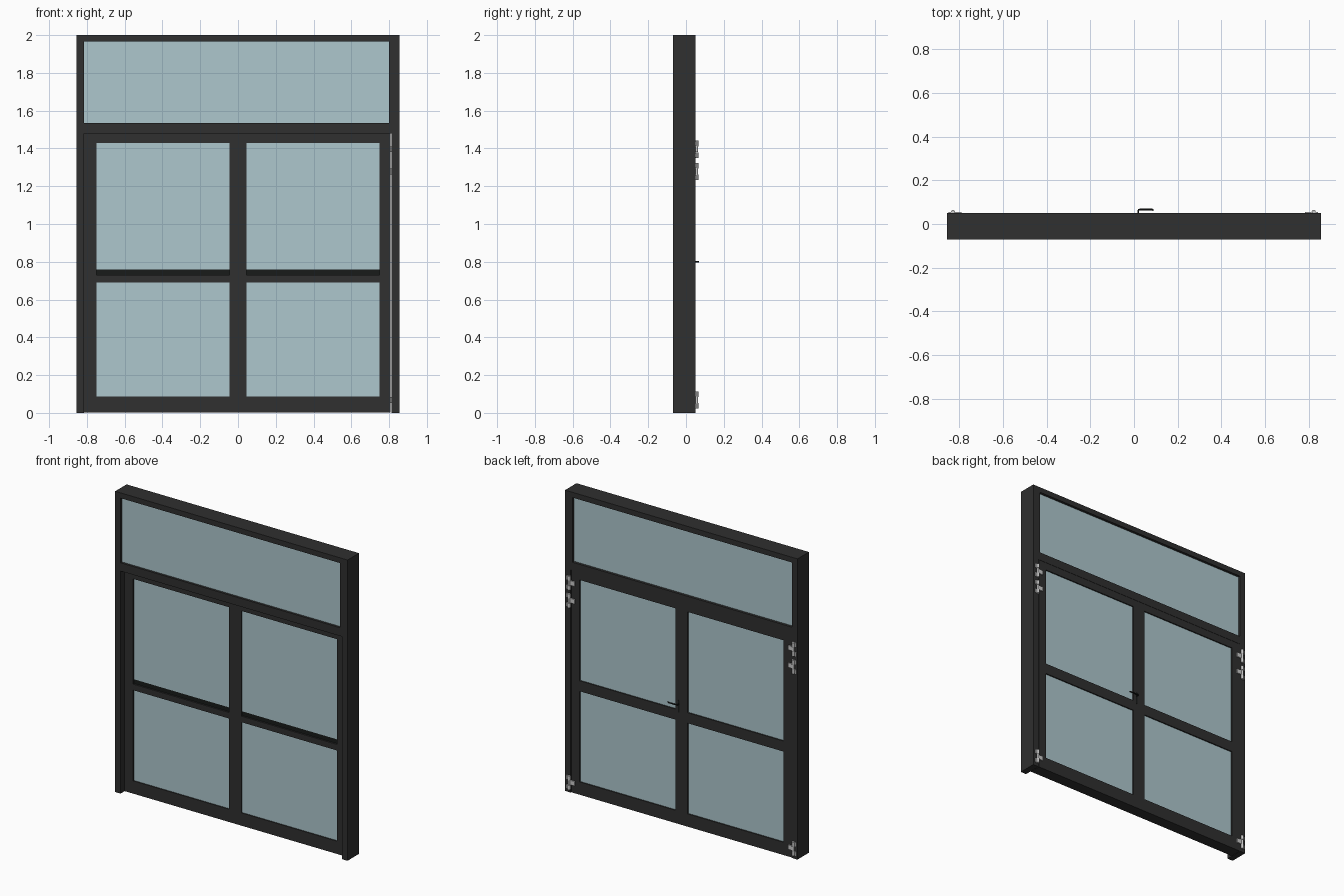
import bpy, bmesh, math
from mathutils import Matrix

if "Cube" in bpy.data.objects:
    bpy.data.objects.remove(bpy.data.objects["Cube"])


def material(name, color):
    m = bpy.data.materials.new(name)
    m.diffuse_color = color
    m.use_nodes = True
    m.node_tree.nodes["Principled BSDF"].inputs["Base Color"].default_value = m.diffuse_color
    return m


DARK = material("dark_frame", (0.029, 0.029, 0.029, 1))
BLACK = material("black_trim", (0.009, 0.011, 0.010, 1))
STEEL = material("hinge_steel", (0.52, 0.52, 0.52, 1))
GLASS = material("pale_glass", (0.42, 0.57, 0.61, 1))


def add_box(bm, x0, x1, y0, y1, z0, z1):
    size = Matrix.Diagonal((x1 - x0, y1 - y0, z1 - z0, 1))
    mid = Matrix.Translation(((x0 + x1) / 2, (y0 + y1) / 2, (z0 + z1) / 2))
    bmesh.ops.create_cube(bm, size=1, matrix=mid @ size)


def finish(bm, name, mat):
    me = bpy.data.meshes.new(name)
    bm.to_mesh(me)
    bm.free()
    me.materials.append(mat)
    ob = bpy.data.objects.new(name, me)
    bpy.context.collection.objects.link(ob)
    return ob


def boxes(name, mat, *bounds):
    bm = bmesh.new()
    for b in bounds:
        add_box(bm, *b)
    return finish(bm, name, mat)


# Outer frame: jambs, head and transom
F, B = -0.07, 0.05
boxes("outer_frame", DARK,
      (-0.855, -0.815, F, B, 0, 2), (0.813, 0.855, F, B, 0, 2),
      (-0.815, 0.813, F, B, 1.965, 2), (-0.815, 0.813, F, B, 1.48, 1.535),
      (0.80, 0.813, F, B, 1.535, 1.965))
boxes("top_window_glass", GLASS, (-0.815, 0.80, -0.055, 0.033, 1.535, 1.965))

# Two door leaves, set back towards the rear of the frame
DF, DB = -0.03, 0.048
GF, GB = -0.023, 0.04
for side, x0, x1, g0, g1 in (("left", -0.815, 0, -0.75, -0.045),
                             ("right", 0, 0.808, 0.045, 0.75)):
    boxes(side + "_door_frame", DARK,
          (x0, g0, DF, DB, 0.002, 1.48), (g1, x1, DF, DB, 0.002, 1.48),
          (g0, g1, DF, DB, 0.002, 0.087), (g0, g1, DF, DB, 1.43, 1.48))
    # Middle rail with a dark recessed strip along its front top edge
    boxes(side + "_door_rail", DARK,
          (g0, g1, DF, DB, 0.69, 0.73), (g0, g1, 0.0, DB, 0.73, 0.76))
    boxes(side + "_rail_strip", BLACK, (g0, g1, -0.02, 0.0, 0.73, 0.76))
    boxes(side + "_door_glass", GLASS,
          (g0, g1, GF, GB, 0.087, 0.69), (g0, g1, GF, GB, 0.76, 1.43))


# Hinges: barrel with flared ends, and a wing on each side
def hinge(name, x, z, inward):
    bm = bmesh.new()
    for zc, h, r in ((-0.031, 0.03, 0.009), (0, 0.03, 0.007), (0.031, 0.03, 0.009)):
        bmesh.ops.create_cone(bm, cap_ends=True, segments=16, radius1=r, radius2=r,
                              depth=h, matrix=Matrix.Translation((x, 0.056, z + zc)))
    tip, outer = x + inward * 0.04, x - inward * 0.02
    add_box(bm, min(x, tip), max(x, tip), 0.047, 0.055, z - 0.015, z + 0.015)
    for s in (-1, 1):
        zc = z + s * 0.031
        add_box(bm, min(x, outer), max(x, outer), 0.047, 0.055, zc - 0.013, zc + 0.013)
    for f in bm.faces:
        f.smooth = len(f.verts) == 4 and abs(f.normal.z) < 0.1
    for e in bm.edges:
        if e.is_manifold and e.calc_face_angle(0) > math.radians(40):
            e.smooth = False
    finish(bm, name, STEEL)


for i, z in enumerate((0.068, 1.278, 1.395)):
    hinge(f"left_hinge_{i + 1}", -0.828, z, 1)
    hinge(f"right_hinge_{i + 1}", 0.822, z, -1)

# Handle: slim back plate and bent lever
boxes("handle_plate", BLACK, (0.013, 0.025, 0.045, 0.05, 0.745, 0.825))
curve = bpy.data.curves.new("handle_lever", "CURVE")
curve.dimensions = "3D"
curve.bevel_depth = 0.004
curve.bevel_resolution = 2
curve.use_fill_caps = True
path = curve.splines.new("POLY")
points = [(0.019, 0.047), (0.019, 0.06), (0.022, 0.065), (0.027, 0.066),
          (0.083, 0.066), (0.089, 0.062)]
path.points.add(len(points) - 1)
for p, (x, y) in zip(path.points, points):
    p.co = (x, y, 0.80, 1)
curve.materials.append(BLACK)
bpy.context.collection.objects.link(bpy.data.objects.new("handle_lever", curve))
